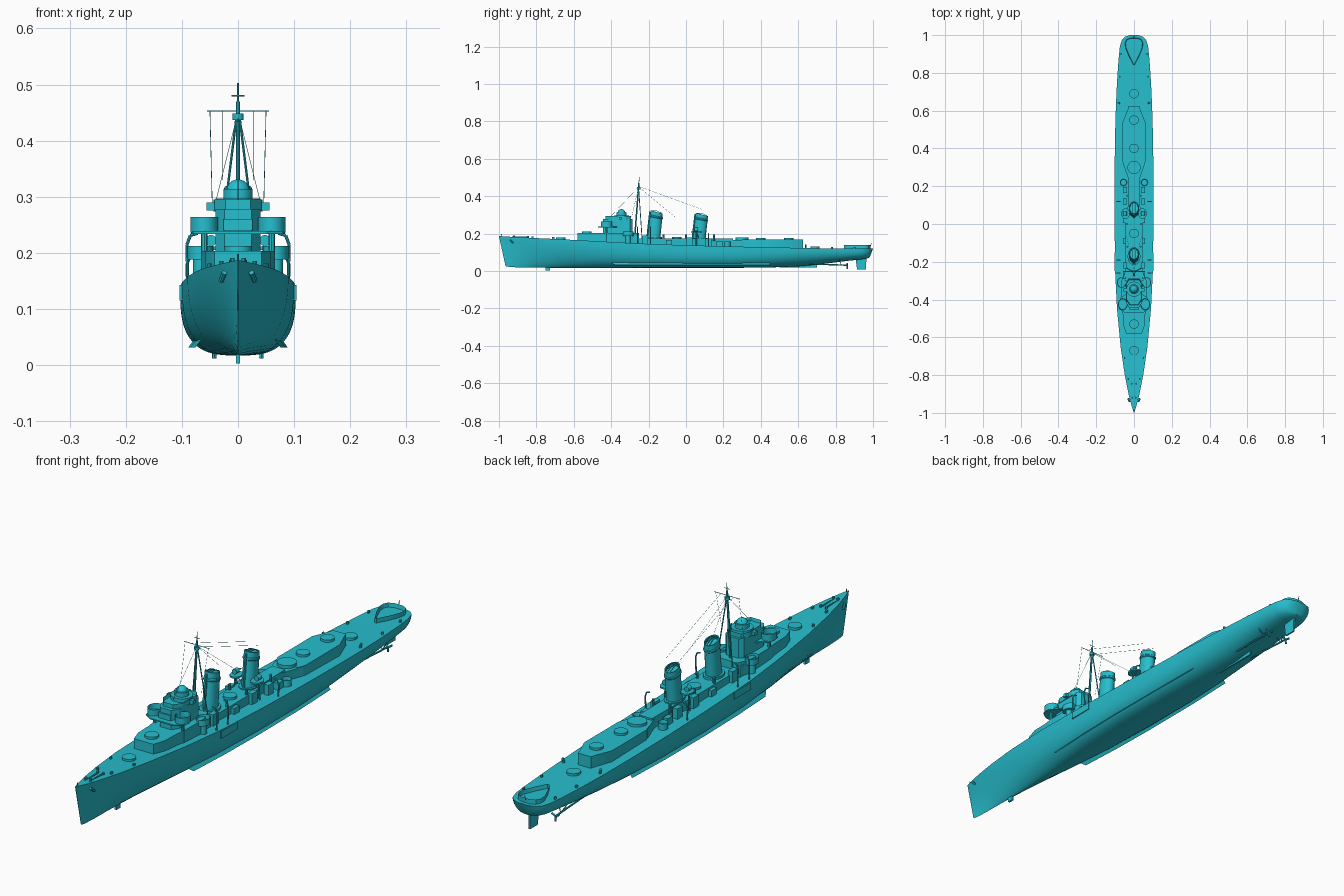
import bpy, bmesh, math
from mathutils import Vector, Matrix

if "Cube" in bpy.data.objects:
    bpy.data.objects.remove(bpy.data.objects["Cube"])

mat = bpy.data.materials.new("hull_paint")
mat.diffuse_color = (0.02, 0.52, 0.62, 1)
mat.use_nodes = True
mat.node_tree.nodes["Principled BSDF"].inputs["Base Color"].default_value = mat.diffuse_color

def finish(name, bm, smooth=True):
    bmesh.ops.recalc_face_normals(bm, faces=bm.faces)
    me = bpy.data.meshes.new(name)
    bm.to_mesh(me)
    bm.free()
    ob = bpy.data.objects.new(name, me)
    bpy.context.collection.objects.link(ob)
    me.materials.append(mat)
    if smooth:
        bpy.ops.object.select_all(action='DESELECT')
        bpy.context.view_layer.objects.active = ob
        ob.select_set(True)
        bpy.ops.object.shade_smooth_by_angle(angle=math.radians(30))
    return ob

def prism(name, outline, z0, z1, wall=0, sink=0.012):
    """Extruded outline; wall > 0 makes it an open-topped tub."""
    bm = bmesh.new()
    base = bm.faces.new([bm.verts.new((x, y, z0)) for x, y in outline])
    ext = bmesh.ops.extrude_face_region(bm, geom=[base], use_keep_orig=True)
    bmesh.ops.translate(bm, vec=(0, 0, z1 - z0), verts=[v for v in ext['geom'] if isinstance(v, bmesh.types.BMVert)])
    if wall:
        bmesh.ops.recalc_face_normals(bm, faces=bm.faces)
        top = max(bm.faces, key=lambda f: f.calc_center_median().z)
        bmesh.ops.inset_region(bm, faces=[top], thickness=wall)
        bmesh.ops.translate(bm, vec=(0, 0, -sink), verts=top.verts)
    return finish(name, bm)

def sym(half):
    """Outline from its +x half, listed front to back."""
    return half + [(-x, y) for x, y in reversed(half) if x > 0]

def ring(x, y, rx, ry=None, n=24):
    return [(x + rx * math.cos(2 * math.pi * i / n), y + (ry or rx) * math.sin(2 * math.pi * i / n)) for i in range(n)]

def box(name, x, y, z0, z1, sx, sy):
    return prism(name, [(x - sx, y - sy), (x + sx, y - sy), (x + sx, y + sy), (x - sx, y + sy)], z0, z1)

def rod(name, pts, r, n=8, r2=None):
    bm = bmesh.new()
    for a, b in zip(pts, pts[1:]):
        a, b = Vector(a), Vector(b)
        d = b - a
        m = Matrix.Translation((a + b) / 2) @ d.to_track_quat('Z', 'Y').to_matrix().to_4x4()
        bmesh.ops.create_cone(bm, cap_ends=True, segments=n, radius1=r, radius2=r2 or r, depth=d.length, matrix=m)
    return finish(name, bm)

# Hull: lofted stations (y, half beam, deck z, keel z, fullness, end rake)
stations = [(-1, .001, .187, .026, 1.0, .035), (-.97, .011, .185, .022, 1.0, .025), (-.9, .029, .181, .019, 1.1, .01),
            (-.8, .049, .176, .018, 1.3, 0), (-.65, .071, .169, .017, 1.65, 0), (-.45, .090, .158, .017, 2.2, 0),
            (-.25, .100, .147, .017, 2.7, 0), (0, .103, .138, .017, 3.0, 0), (.25, .103, .131, .017, 2.9, 0),
            (.45, .101, .127, .019, 2.5, 0), (.62, .096, .123, .026, 2.2, 0), (.75, .090, .121, .040, 2.3, 0),
            (.87, .082, .120, .055, 2.6, 0), (.94, .075, .120, .062, 2.8, -.005), (.975, .064, .120, .066, 2.8, -.012),
            (.992, .047, .120, .070, 2.8, -.016), (1.0, .022, .120, .073, 2.6, -.018)]
STEPS = 12
bm = bmesh.new()
rows = []
for y, b, zd, zk, n, rake in stations:
    half = []
    for i in range(STEPS + 1):
        a = i / STEPS * math.pi / 2
        x = b * math.sin(a) ** (2 / n)
        k = 1 - max(math.cos(a), 0) ** (2 / n)
        half.append((x, y + rake * (1 - k), zk + (zd - zk) * k))
    pts = [(-x, yy, z) for x, yy, z in reversed(half[1:])] + half
    rows.append([bm.verts.new(p) for p in pts])
for r, s in zip(rows, rows[1:]):
    for i in range(len(r)):
        j = (i + 1) % len(r)
        bm.faces.new((r[i], r[j], s[j], s[i]))
bm.faces.new(rows[0])
bm.faces.new(rows[-1])
finish("hull", bm)

def deck_z(y):
    for a, b in zip(stations, stations[1:]):
        if y <= b[0]:
            return a[2] + (b[2] - a[2]) * (y - a[0]) / (b[0] - a[0])
    return .12

# Underwater fittings
box("sonar_dome", 0, -.74, .003, .025, .004, .012)
box("skeg", 0, .6, .019, .05, .003, .1)
bm = bmesh.new()
prof = [(.905, .075), (.965, .08), (.962, .008), (.915, .008)]
for i in (-1, 1):
    bm.faces.new([bm.verts.new((i * .003, y, z)) for y, z in prof])
bmesh.ops.bridge_loops(bm, edges=bm.edges[:])
finish("rudder", bm)
for s in (-1, 1):
    rod("propeller_shaft", [(s * .035, .60, .040), (s * .042, .865, .031)], .0035)
    rod("shaft_bracket", [(s * .025, .82, .062), (s * .042, .83, .032), (s * .06, .82, .062)], .002)
    for k in range(3):
        a = k * 2 * math.pi / 3 + .5
        c = Vector((s * .042, .86, .031))
        rod("propeller_blade", [c, c + Vector((math.cos(a) * .019, .003, math.sin(a) * .019))], .004, 6)
    # Bilge keel fin
    bm = bmesh.new()
    line = [(-.40, .071, .040), (-.2, .080, .040), (0, .084, .040), (.25, .083, .040), (.45, .078, .042)]
    inner = [bm.verts.new((s * (x - .006), y, z + .006)) for y, x, z in line]
    outer = [bm.verts.new((s * (x + .005), y + (.02 if i == 0 else 0), z - .009)) for i, (y, x, z) in enumerate(line)]
    for i in range(4):
        bm.faces.new((inner[i], inner[i + 1], outer[i + 1], outer[i]))
    bmesh.ops.solidify(bm, geom=bm.faces[:], thickness=.002)
    finish("bilge_keel", bm)

# Deckhouses
prism("forward_deckhouse", sym([(.042, -.58), (.058, -.53), (.060, -.46), (.066, -.42), (.066, -.30), (.045, -.25)]), .14, .203)
prism("midship_deckhouse", sym([(.045, -.26), (.045, .05), (.030, .10), (.028, .25)]), .12, .173)
prism("aft_link_house", sym([(.025, .20), (.03, .24), (.058, .32)]), .12, .166)
prism("aft_deckhouse", sym([(.05, .30), (.060, .33), (.060, .54), (.032, .61), (.028, .625)]), .115, .168)
prism("aft_platform", ring(0, .30, .035), .16, .178)

# Gun bases
for y, z in ((-.67, deck_z(-.67)), (-.53, .203), (-.05, .173), (.40, .168), (.55, .168), (.69, deck_z(.69))):
    prism("gun_base", ring(0, y, .025), z - .01, z + .009)

# Bridge stack
prism("bridge_tower", sym([(.024, -.445), (.040, -.42), (.040, -.30), (.026, -.285)]), .19, .278)
prism("bridge_window_box", sym([(.026, -.452), (.026, -.43)]), .24, .26)
prism("wing_platform", sym([(.05, -.47), (.08, -.45), (.084, -.42), (.07, -.39), (.04, -.37)]), .234, .239)
prism("upper_bridge", sym([(.022, -.43), (.042, -.40), (.044, -.32), (.03, -.295)]), .274, .295, .003)
prism("director_ring", ring(0, -.345, .040), .275, .297)
prism("director_base", ring(0, -.345, .026), .29, .314)
bm = bmesh.new()
bmesh.ops.create_uvsphere(bm, u_segments=20, v_segments=12, radius=.021, matrix=Matrix.Translation((0, -.345, .310)))
finish("director_dome", bm)
box("rangefinder", 0, -.35, .276, .290, .056, .008)
for s in (-1, 1):
    prism("upper_gun_tub", ring(s * .060, -.425, .025, .030), .236, .264, .002, .022)
    rod("tub_support", [(s * .06, -.425, .15), (s * .06, -.425, .238)], .006)
    prism("lower_gun_tub", ring(s * .067, -.31, .023, .028), .188, .212, .002, .018)
    prism("lower_tub_foot", ring(s * .067, -.31, .013), .13, .19)
    box("bridge_side_locker", s * .045, -.27, .15, .19, .012, .02)

# Funnels: raked oval stacks with lip and grating ribs
def funnel(name, y, z0, z1, rake):
    bm = bmesh.new()
    loops = []
    for t, k in ((0, 1), (.78, .97), (.8, 1.07), (.84, 1.07), (.86, .97), (1, .95), (1, .8), (.9, .8)):
        loops.append([bm.verts.new((px * k, py * k + y + rake * t, z0 + (z1 - z0) * t - py * .25 * t))
                      for px, py in ring(0, 0, .026, .034)])
    for a, b in zip(loops, loops[1:]):
        for i in range(24):
            bm.faces.new((a[i], a[(i + 1) % 24], b[(i + 1) % 24], b[i]))
    bm.faces.new(loops[-1])
    bm.faces.new(loops[0])
    finish(name, bm)
    for i in (-1, 0, 1):
        rod(name + "_grating", [(i * .01, y + rake - .027, z1 + .007), (i * .01, y + rake, z1 + .007),
                                (i * .01, y + rake + .027, z1 - .006)], .0015, 6)
    rod(name + "_steam_pipe", [(0, y - .037, z0), (0, y + rake - .036, z1 + .002)], .004)
    prism(name + "_base", ring(0, y, .034, .045), z0 - .01, z0 + .012)

funnel("forward_funnel", -.172, .17, .315, .015)
funnel("aft_funnel", .07, .165, .302, .015)

# Searchlight platforms beside the aft funnel, vents and deck lockers
for s in (-1, 1):
    prism("searchlight_platform", ring(s * .045, .055, .022, .028), .205, .211)
    rod("platform_leg", [(s * .055, .055, .13), (s * .05, .055, .207)], .003)
    rod("platform_brace", [(s * .026, .07, .175), (s * .055, .055, .206)], .002)
    rod("searchlight", [(s * .048, .045, .222), (s * .048, .065, .222)], .010, 14)
    for y, z, h in ((-.22, .15, .19), (-.09, .13, .165), (.02, .13, .18), (.12, .12, .175), (.18, .12, .16)):
        box("deck_locker", s * .048, y, z - .02, h, .010, .016)
    for y in (-.12, .0, .15):
        rod("vent_pipe", [(s * .036, y, .16), (s * .036, y, .195)], .005)
    prism("aft_gun_tub", ring(s * .055, .22, .018), .11, .157, .002, .014)
    # Boat davits
    for y in (-.26, -.19, .12):
        d = deck_z(y)
        top = .235 if y < 0 else .2
        rod("boat_davit", [(s * .089, y, d - .02), (s * .091, y, top - .02), (s * .085, y, top - .004), (s * .072, y, top)], .0028)
    box("side_rub_strake", s * .101, -.2, .115, .143, .003, .05)
    # Bow and stern deck gear
    for y, x in ((-.92, .010), (-.845, .012), (-.82, .03), (-.71, .05), (.78, .075), (.90, .068)):
        d = deck_z(y)
        prism("bollard", ring(s * x, y, .004, .006, 10), d - .01, d + .009)
    box("anchor_chain", s * .009, -.89, .17, .1835, .002, .04)
    rod("depth_charge_thrower", [(s * .075, .64, .11), (s * .082, .64, .14)], .005)
    rod("hawse_anchor", [(s * .024, -.94, .165), (s * .030, -.925, .150)], .005)

# Stern splinter shield, pointed forward and rounded aft
prism("stern_shield", sym([(.004, .845), (.028, .89), (.046, .935), (.047, .96), (.038, .977), (.018, .986)]), .112, .138, .003, .016)
rod("jackstaff", [(0, -.985, .18), (0, -.987, .198)], .0015)
rod("ensign_staff", [(0, .985, .13), (0, .992, .150)], .0015)

# Mast with tripod legs, yards and rigging
top = (0, -.252, .47)
rod("mast_pole", [(0, -.275, .17), top], .004)
rod("mast_topmast", [top, (0, -.25, .503)], .0015)
rod("mast_crosstree", [(-.012, -.252, .480), (.012, -.252, .480)], .001)
prism("mast_lookout", ring(0, -.253, .010, n=12), .437, .448)
rod("signal_yard", [(-.055, -.253, .453), (.055, -.253, .453)], .0011)
for s in (-1, 1):
    rod("mast_leg", [(s * .036, -.235, .175), (s * .003, -.253, .44)], .0022)
    rod("signal_halyard", [(s * .05, -.253, .453), (s * .046, -.29, .29)], .0006, 4)
    rod("radio_wire", [(s * .027, -.253, .453), (s * .027, .085, .33)], .0005, 4)
    rod("mast_stay", [(0, -.253, .45), (s * .04, -.06, .29)], .0005, 4)
rod("fore_stay", [(0, -.253, .45), (0, -.40, .295)], .0006, 4)
